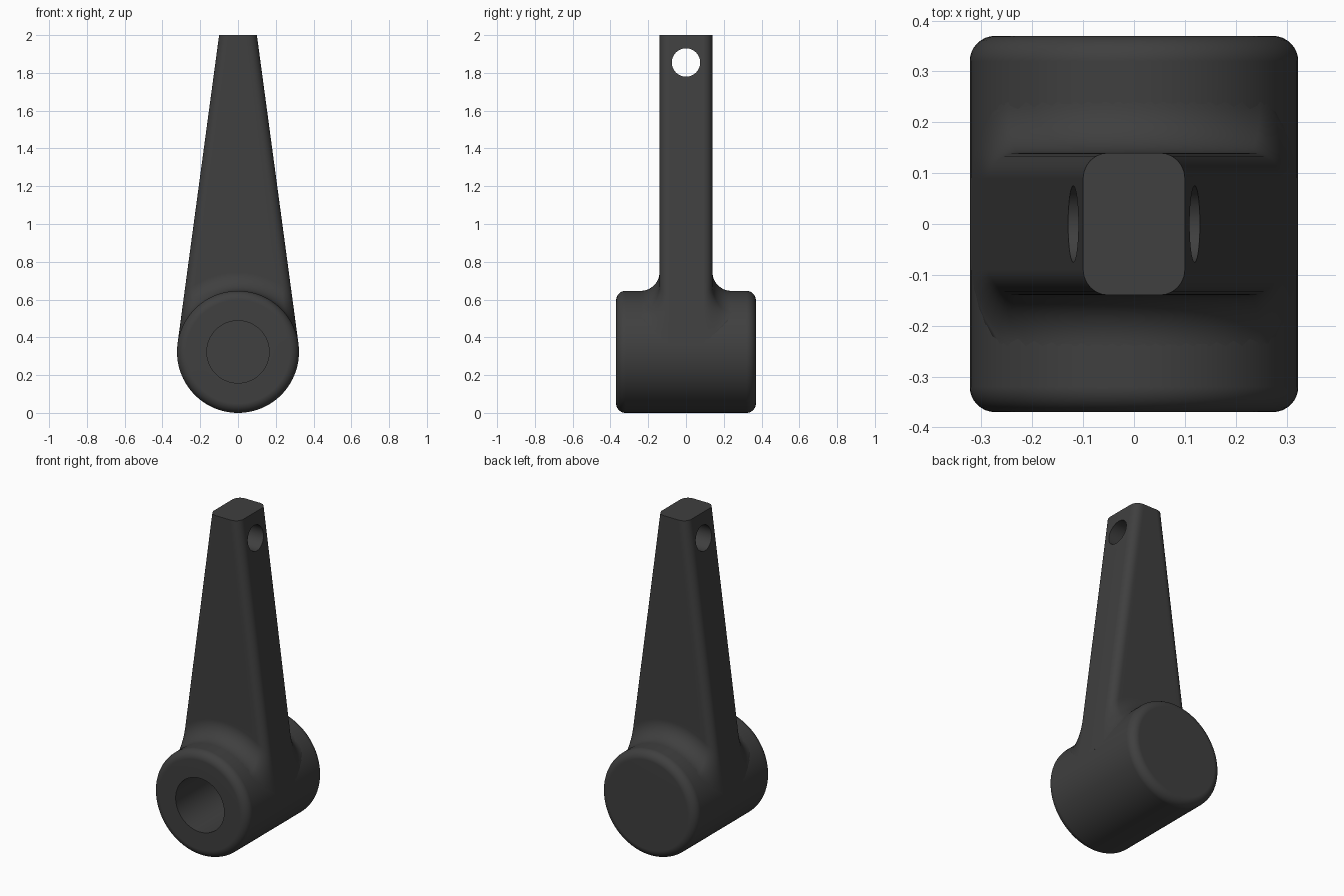
import bpy, bmesh, math

if "Cube" in bpy.data.objects:
    bpy.data.objects.remove(bpy.data.objects["Cube"])

R = 0.323            # hub radius, also hub centre height
HALF_LEN = 0.37      # hub half length
HALF_T = 0.14        # arm half thickness
EDGE = 0.05          # rounded edge radius
FILLET = 0.1         # blend radius between arm and hub
TOP = 2.0 - R        # arm top, measured from the hub axis

black = bpy.data.materials.new("charcoal")
black.diffuse_color = (0.05, 0.05, 0.05, 1)
black.use_nodes = True
black.node_tree.nodes["Principled BSDF"].inputs["Base Color"].default_value = black.diffuse_color


def finish(name, bm):
    bmesh.ops.remove_doubles(bm, verts=bm.verts, dist=1e-5)
    bmesh.ops.recalc_face_normals(bm, faces=bm.faces)
    mesh = bpy.data.meshes.new(name)
    bm.to_mesh(mesh)
    bm.free()
    mesh.materials.append(black)
    ob = bpy.data.objects.new(name, mesh)
    bpy.context.collection.objects.link(ob)
    return ob


def smooth(ob):
    bpy.ops.object.select_all(action='DESELECT')
    ob.select_set(True)
    bpy.context.view_layer.objects.active = ob
    for m in list(ob.modifiers):
        bpy.ops.object.modifier_apply(modifier=m.name)
    bpy.ops.object.shade_smooth_by_angle(angle=math.radians(35))
    ob.modifiers.new("weighted", 'WEIGHTED_NORMAL').keep_sharp = True


# Hub: lathed profile with rounded rims and a blind bore in the front
profile = [(0, 0.23), (0.165, 0.23), (0.165, -HALF_LEN)]
for side in (-1, 1):
    arc = []
    for i in range(9):
        t = math.pi / 2 * i / 8
        arc.append((R - EDGE + EDGE * math.sin(t),
                    side * (HALF_LEN - EDGE + EDGE * math.cos(t))))
    profile += arc if side < 0 else arc[::-1]
profile.append((0, HALF_LEN))
SEG = 96
bm = bmesh.new()
rings = []
for k in range(SEG):
    a = 2 * math.pi * k / SEG
    rings.append([bm.verts.new((r * math.cos(a), y, R + r * math.sin(a)))
                  for r, y in profile])
for k in range(SEG):
    p, q = rings[k], rings[(k + 1) % SEG]
    for i in range(len(profile) - 1):
        if profile[i][0] == 0:
            bm.faces.new((p[i], p[i + 1], q[i + 1]))
        elif profile[i + 1][0] == 0:
            bm.faces.new((p[i], p[i + 1], q[i]))
        else:
            bm.faces.new((p[i], p[i + 1], q[i + 1], q[i]))
smooth(finish("hub", bm))

# Arm: flanks are tangent to the hub, half width = wa - wb * height
phi = math.atan2(TOP, 0.1) - math.acos(R / math.hypot(TOP, 0.1))
wa, wb = R / math.cos(phi), math.tan(phi)

# Columns along the front half: x = alpha + beta * height, plus y direction factor
columns = []
for i in range(7):
    t = math.pi / 2 * i / 6
    columns.append((wa - EDGE + EDGE * math.cos(t), -wb, math.sin(t)))
for i in range(1, 16):
    s = 1 - i / 8
    columns.append((s * (wa - EDGE), -s * wb, 1.0))
columns += [(-a, -b, n) for a, b, n in columns[:7][::-1]]

offsets = [-0.03] + [FILLET * (1 - math.cos(math.pi / 2 * i / 12))
                     for i in range(13)]


def column_points(alpha, beta, ny):
    """Fillet rows follow arcs around the hub, then run straight to the top."""
    pts = []
    for d in offsets:
        disc = (alpha * beta) ** 2 - (1 + beta ** 2) * (alpha ** 2 - (R + d) ** 2)
        z = (-alpha * beta + math.sqrt(max(disc, 0))) / (1 + beta ** 2)
        u = FILLET - max(d, 0)
        flare = FILLET - math.sqrt(max(FILLET ** 2 - u ** 2, 0))
        pts.append((z, flare))
    z0 = pts[-1][0]
    pts += [(z0 + (TOP - z0) * i / 8, 0) for i in range(1, 9)]
    return [(alpha + beta * z, HALF_T - EDGE + (EDGE + f) * ny, R + z)
            for z, f in pts]


bm = bmesh.new()
grid = [column_points(*c) for c in columns]
front = [[bm.verts.new((x, -y, z)) for x, y, z in col] for col in grid]
back = [[bm.verts.new(p) for p in col] for col in grid]
loop = front + back[::-1]
rows = len(grid[0])
for i in range(len(loop)):
    p, q = loop[i], loop[(i + 1) % len(loop)]
    for j in range(rows - 1):
        bm.faces.new((p[j], q[j], q[j + 1], p[j + 1]))
bm.faces.new([c[-1] for c in loop])
for i in range(len(columns) - 1):
    bm.faces.new((front[i][0], front[i + 1][0], back[i + 1][0], back[i][0]))
arm = finish("arm", bm)

# Cross hole near the tip
bpy.ops.mesh.primitive_cylinder_add(vertices=48, radius=0.075, depth=1,
                                    location=(0, 0, 1.855),
                                    rotation=(0, math.pi / 2, 0))
cutter = bpy.context.object
cutter.name = "hole_cutter"
cutter.hide_render = True
cutter.data.materials.append(black)
cut = arm.modifiers.new("hole", 'BOOLEAN')
cut.operation = 'DIFFERENCE'
cut.solver = 'EXACT'
cut.object = cutter
smooth(arm)
bpy.data.objects.remove(cutter, do_unlink=True)
